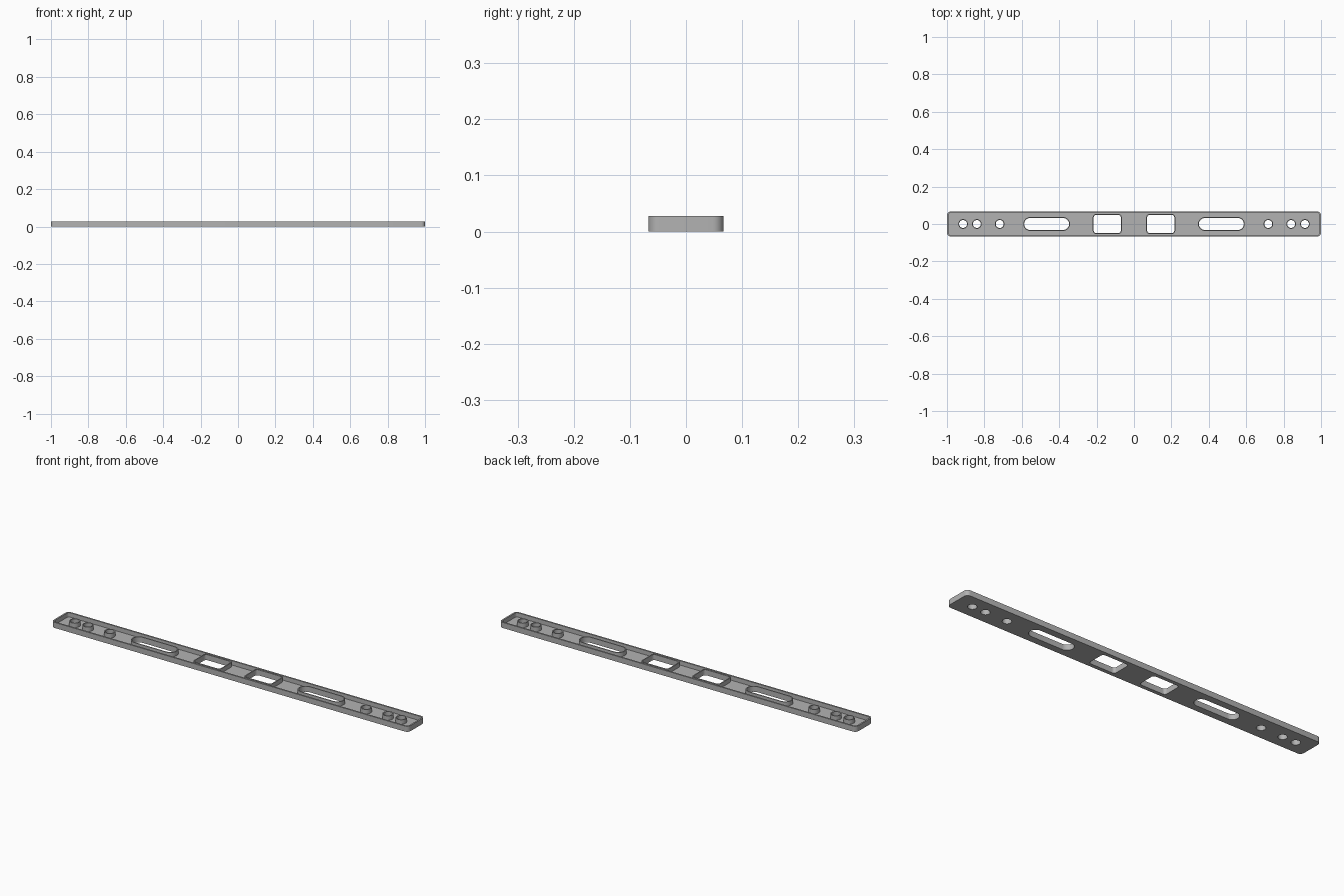
import bpy
import bmesh
from math import sin, cos, pi
from mathutils import Vector

HEIGHT, FLOOR = 0.028, 0.006      # rim height, floor thickness
RIM, COLLAR = 0.008, 0.005        # wall thicknesses
SEGMENTS = 8                      # per rounded corner

cube = bpy.data.objects.get("Cube")
if cube:
    bpy.data.objects.remove(cube, do_unlink=True)

grey = bpy.data.materials.new("moulded grey")
grey.use_nodes = True
colour = (0.45, 0.45, 0.45, 1)
grey.diffuse_color = colour
grey.node_tree.nodes["Principled BSDF"].inputs["Base Color"].default_value = colour

bm = bmesh.new()


def outline(cx, hx, hy, r, grow=0.0):
    """Points of a rounded rectangle, optionally offset outwards."""
    hx, hy, r = hx + grow, hy + grow, r + grow
    points = []
    for quarter, (sx, sy) in enumerate([(1, 1), (-1, 1), (-1, -1), (1, -1)]):
        for i in range(SEGMENTS + 1):
            a = (quarter + i / SEGMENTS) * pi / 2
            p = Vector((cx + sx * (hx - r) + r * cos(a), sy * (hy - r) + r * sin(a), 0))
            if all((p - q).length > 1e-5 for q in points):
                points.append(p)
    return points


def loop(points, z):
    return [bm.verts.new((p.x, p.y, z)) for p in points]


def bridge(a, b):
    """Quads between two matching loops."""
    n = len(a)
    for i in range(n):
        j = (i + 1) % n
        bm.faces.new((a[i], a[j], b[j], b[i]))


def fill(loops):
    """Flat face bounded by the first loop, with the others as holes."""
    edges = [bm.edges.get((l[i - 1], l[i])) for l in loops for i in range(len(l))]
    bmesh.ops.triangle_fill(bm, use_beauty=True, edges=edges, normal=(0, 0, 1))


def wall(outer, inner, z_outer, z_inner):
    """Standing wall with a flat top; returns its two foot loops."""
    foot_out, top_out = loop(outer, z_outer), loop(outer, HEIGHT)
    foot_in, top_in = loop(inner, z_inner), loop(inner, HEIGHT)
    bridge(foot_out, top_out)
    bridge(top_out, top_in)
    bridge(top_in, foot_in)
    return foot_out, foot_in


# Outer rim
body = (0, 1.0, 0.067, 0.02)
rim_out, rim_in = wall(outline(*body), outline(*body, grow=-RIM), 0, FLOOR)
under, floor = [rim_out], [rim_in]

# Openings with raised collars: square window, long slot, three screw holes
openings = [(0.143, 0.073, 0.048, 0.014), (0.467, 0.12, 0.032, 0.032)]
openings += [(x, 0.021, 0.021, 0.021) for x in (0.718, 0.84, 0.914)]
for side in (-1, 1):
    for x, hx, hy, r in openings:
        shape = (side * x, hx, hy, r)
        collar_out, collar_in = wall(outline(*shape, grow=COLLAR), outline(*shape), FLOOR, 0)
        floor.append(collar_out)
        under.append(collar_in)

# Floor and underside
fill(floor)
fill(under)
bmesh.ops.recalc_face_normals(bm, faces=bm.faces)

mesh = bpy.data.meshes.new("mounting_strip")
bm.to_mesh(mesh)
bm.free()
mesh.materials.append(grey)
strip = bpy.data.objects.new("mounting_strip", mesh)
bpy.context.collection.objects.link(strip)

bpy.ops.object.select_all(action="DESELECT")
strip.select_set(True)
bpy.context.view_layer.objects.active = strip
bpy.ops.object.shade_smooth_by_angle()
